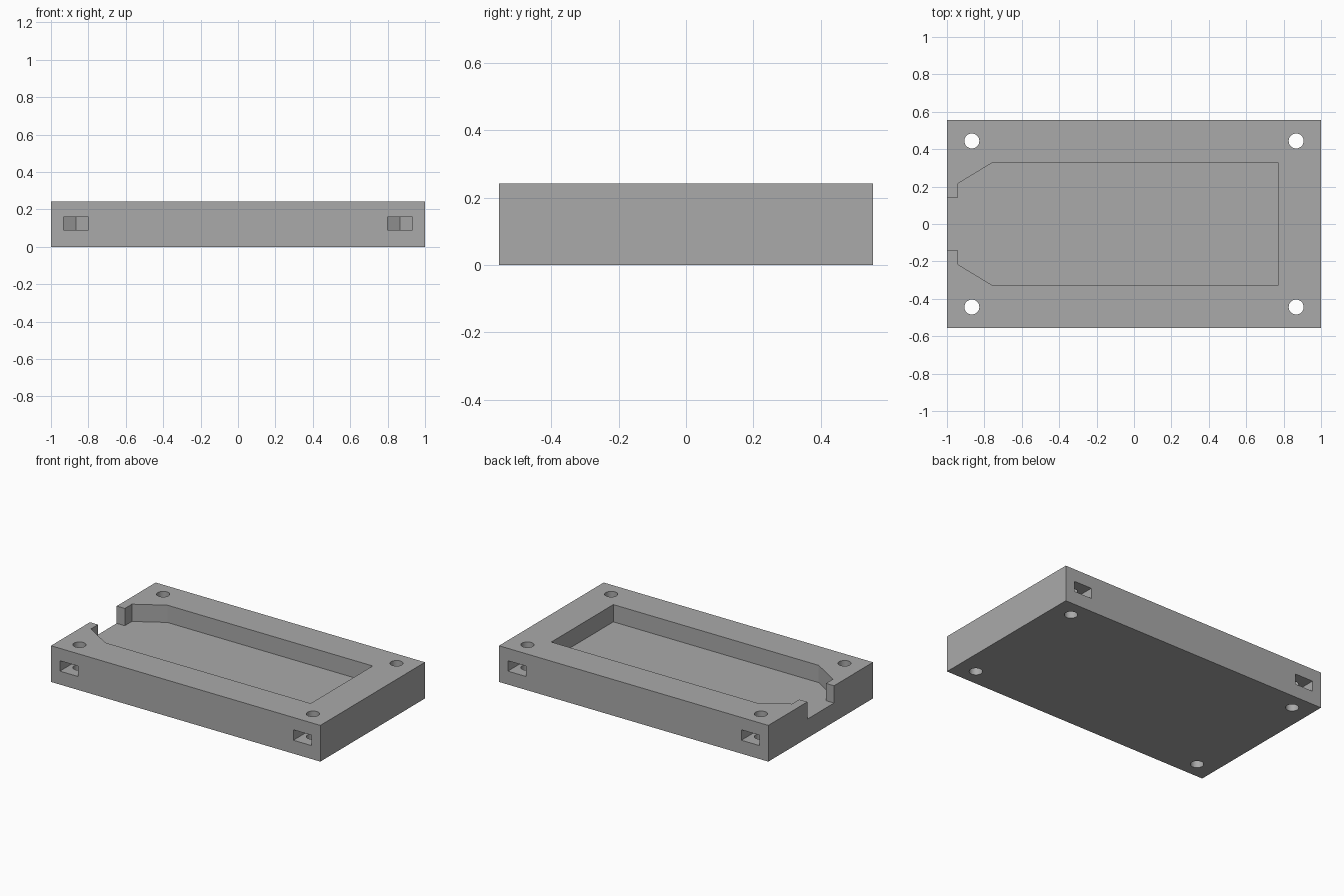
import bpy
import bmesh
import math

cube = bpy.data.objects.get("Cube")
if cube:
    bpy.data.objects.remove(cube, do_unlink=True)

LENGTH, WIDTH, HEIGHT = 2.0, 1.11, 0.243
FLOOR = 0.127
HOLE_X, HOLE_Y, HOLE_R = 0.867, 0.444, 0.04
NUT_HALF, NUT_BOTTOM, NUT_TOP = 0.067, 0.09, 0.16

grey = bpy.data.materials.new("plain_grey")
grey.use_nodes = True
colour = (0.4, 0.4, 0.4, 1)
grey.diffuse_color = colour
grey.node_tree.nodes["Principled BSDF"].inputs["Base Color"].default_value = colour


def prism(name, outline, bottom, top):
    """Extrude a flat outline upwards into a solid."""
    bm = bmesh.new()
    face = bm.faces.new([bm.verts.new((x, y, bottom)) for x, y in outline])
    up = bmesh.ops.extrude_face_region(bm, geom=[face])["geom"]
    verts = [v for v in up if isinstance(v, bmesh.types.BMVert)]
    bmesh.ops.translate(bm, verts=verts, vec=(0, 0, top - bottom))
    bmesh.ops.recalc_face_normals(bm, faces=bm.faces)
    mesh = bpy.data.meshes.new(name)
    bm.to_mesh(mesh)
    bm.free()
    mesh.materials.append(grey)
    obj = bpy.data.objects.new(name, mesh)
    bpy.context.collection.objects.link(obj)
    return obj


# Solid block
hx, hy = LENGTH / 2, WIDTH / 2
block = prism("base_block", [(-hx, -hy), (hx, -hy), (hx, hy), (-hx, hy)], 0, HEIGHT)
cutters = []

# Open pocket with angled shoulders and a narrow mouth at one end
half = [(-1.1, 0.142), (-0.94, 0.142), (-0.94, 0.217), (-0.755, 0.329), (0.77, 0.329)]
outline = half + [(x, -y) for x, y in reversed(half)]
cutters.append(prism("pocket_cutter", outline, FLOOR, HEIGHT + 0.1))

# Corner screw holes and the nut slots that reach them from front and back
for sx in (-1, 1):
    for sy in (-1, 1):
        cx, cy = sx * HOLE_X, sy * HOLE_Y
        ring = [(cx + HOLE_R * math.cos(a * math.tau / 32),
                 cy + HOLE_R * math.sin(a * math.tau / 32)) for a in range(32)]
        cutters.append(prism("screw_hole_cutter", ring, -0.1, HEIGHT + 0.1))
        tip = NUT_HALF / math.cos(math.pi / 6)
        slot = [(cx - NUT_HALF, sy * 0.7), (cx - NUT_HALF, cy - sy * tip / 2),
                (cx, cy - sy * tip),
                (cx + NUT_HALF, cy - sy * tip / 2), (cx + NUT_HALF, sy * 0.7)]
        cutters.append(prism("nut_slot_cutter", slot, NUT_BOTTOM, NUT_TOP))

for cutter in cutters:
    cutter.hide_render = True
    cutter.hide_set(True)
    cut = block.modifiers.new(cutter.name, "BOOLEAN")
    cut.operation = "DIFFERENCE"
    cut.solver = "EXACT"
    cut.object = cutter

# Bake the cuts, then remove the helpers
bpy.context.view_layer.update()
graph = bpy.context.evaluated_depsgraph_get()
finished = bpy.data.meshes.new_from_object(block.evaluated_get(graph))
block.modifiers.clear()
block.data = finished
for cutter in cutters:
    bpy.data.objects.remove(cutter, do_unlink=True)

# Smooth hole walls with crisp edges
bpy.ops.object.select_all(action="DESELECT")
block.select_set(True)
bpy.context.view_layer.objects.active = block
bpy.ops.object.shade_smooth_by_angle(angle=math.radians(25))
